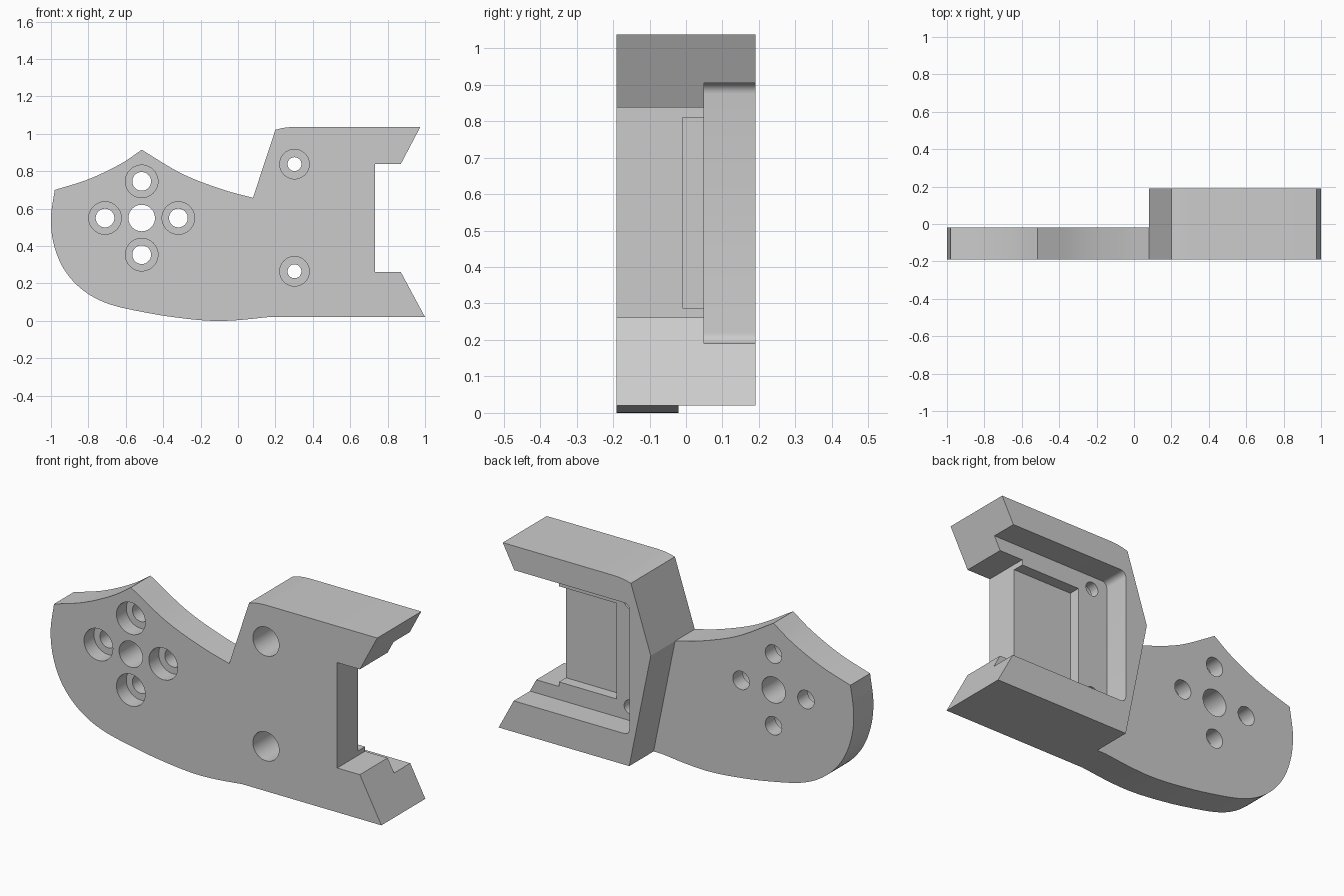
import bpy
import bmesh
from math import sin, cos, pi, radians
from mathutils import Vector

old = bpy.data.objects.get("Cube")
if old:
    bpy.data.objects.remove(old)

FRONT, BACK = -0.19, 0.19
PLATE_BACK = -0.02
POCKET_FLOOR = 0.05

grey = bpy.data.materials.new("light grey")
grey.use_nodes = True
grey.diffuse_color = (0.6, 0.6, 0.6, 1)
grey.node_tree.nodes["Principled BSDF"].inputs["Base Color"].default_value = (0.6, 0.6, 0.6, 1)


def smooth(points, steps=6):
    """Catmull-Rom curve through the given x, z points."""
    p = [Vector(q) for q in points]
    p = [2 * p[0] - p[1]] + p + [2 * p[-1] - p[-2]]
    out = []
    for a, b, c, d in zip(p, p[1:], p[2:], p[3:]):
        for i in range(steps):
            t = i / steps
            out.append(0.5 * (2 * b + (c - a) * t + (2 * a - 5 * b + 4 * c - d) * t ** 2
                              + (3 * b - a - 3 * c + d) * t ** 3))
    return out + [p[-2]]


def arc(x, z, r, start, end, n):
    return [(x + r * cos(start + (end - start) * i / n),
             z + r * sin(start + (end - start) * i / n)) for i in range(n + 1)]


def prism(name, outline, y0, y1):
    """Extrude an x, z outline from y0 to y1."""
    bm = bmesh.new()
    face = bm.faces.new([bm.verts.new((p[0], y0, p[1])) for p in outline])
    side = bmesh.ops.extrude_face_region(bm, geom=[face])
    moved = [v for v in side["geom"] if isinstance(v, bmesh.types.BMVert)]
    bmesh.ops.translate(bm, verts=moved, vec=(0, y1 - y0, 0))
    bmesh.ops.recalc_face_normals(bm, faces=bm.faces)
    mesh = bpy.data.meshes.new(name)
    bm.to_mesh(mesh)
    bm.free()
    mesh.materials.append(grey)
    obj = bpy.data.objects.new(name, mesh)
    bpy.context.collection.objects.link(obj)
    return obj


def cut(body, name, outline, y0, y1):
    cutter = prism(name, outline, y0, y1)
    cutter.hide_render = True
    mod = body.modifiers.new(name, "BOOLEAN")
    mod.operation = "DIFFERENCE"
    mod.solver = "EXACT"
    mod.object = cutter
    bpy.context.view_layer.objects.active = body
    bpy.ops.object.modifier_apply(modifier=name)
    bpy.data.objects.remove(cutter)


def drill(body, x, z, r, y0, y1):
    cut(body, "drill", arc(x, z, r, 0, 2 * pi, 40)[:-1], y0, y1)


# Silhouette: rounded nose, peaked top, raised block and flared jaws
belly = smooth([(-0.98, 0.7), (-1, 0.55), (-0.985, 0.41), (-0.93, 0.275), (-0.83, 0.165), (-0.69, 0.09),
                (-0.47, 0.04), (-0.28, 0.012), (-0.13, 0.0), (0.0, 0.004), (0.16, 0.02)])
jaws = [(1, 0.02), (0.87, 0.262), (0.733, 0.262), (0.733, 0.838), (0.87, 0.838), (0.975, 1.037)]
shoulder = smooth([(0.3, 1.037), (0.25, 1.033), (0.2, 1.022)], 3)
crest = smooth([(0.08, 0.658), (-0.09, 0.705), (-0.3, 0.787), (-0.515, 0.915)])
brow = smooth([(-0.515, 0.915), (-0.63, 0.838), (-0.8, 0.757), (-0.98, 0.7)])
bracket = prism("bracket", belly + jaws + shoulder + crest + brow[1:-1], FRONT, BACK)

# Thin the nose down to a plate, leaving the block's slanted edge
cut(bracket, "plate_clearance",
    [(-1.2, -0.2), (0.255, -0.2), (0.08, 0.658), (0.08, 1.3), (-1.2, 1.3)], PLATE_BACK, 0.4)

# Rear pocket with rounded inner corners, and a deeper recess in its floor
r = 0.03
corners = arc(0.21 + r, 0.905 - r, r, pi / 2, pi, 6) + arc(0.21 + r, 0.19 + r, r, pi, 1.5 * pi, 6)
cut(bracket, "rear_pocket", corners + [(1.2, 0.19), (1.2, 0.905)], POCKET_FLOOR, 0.4)
cut(bracket, "inner_recess", [(0.385, 0.287), (0.8, 0.287), (0.8, 0.81), (0.385, 0.81)], -0.01, 0.1)

# Hub hole with four counterbored holes around it
hub_x, hub_z = -0.515, 0.55
drill(bracket, hub_x, hub_z, 0.071, -0.4, 0.4)
for i in range(4):
    x, z = hub_x + 0.196 * cos(i * pi / 2), hub_z + 0.196 * sin(i * pi / 2)
    drill(bracket, x, z, 0.05, -0.4, 0.4)
    drill(bracket, x, z, 0.087, -0.4, -0.105)

# Deep counterbored screw holes through the block
for z in (0.265, 0.838):
    drill(bracket, 0.302, z, 0.037, -0.4, 0.4)
    drill(bracket, 0.302, z, 0.079, -0.4, 0.0)

bpy.ops.object.select_all(action="DESELECT")
bracket.select_set(True)
bpy.context.view_layer.objects.active = bracket
bpy.ops.object.shade_smooth_by_angle(angle=radians(25))
